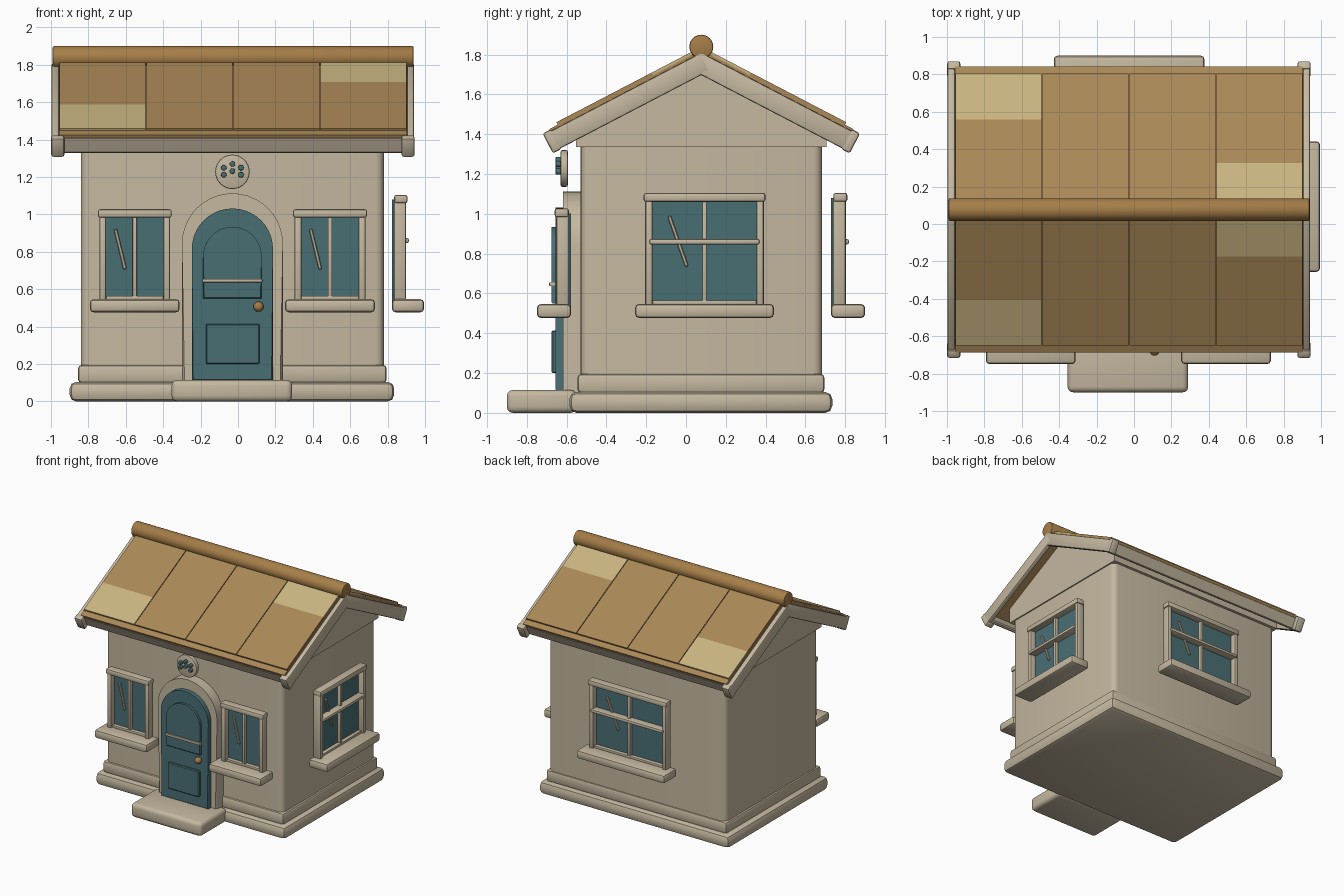
import bpy, bmesh, math
from mathutils import Matrix, Vector

if "Cube" in bpy.data.objects:
    bpy.data.objects.remove(bpy.data.objects["Cube"], do_unlink=True)


def material(name, *srgb):
    col = [(c / 255 / 12.92) if c < 11 else ((c / 255 + 0.055) / 1.055) ** 2.4 for c in srgb] + [1]
    m = bpy.data.materials.new(name)
    m.use_nodes = True
    m.diffuse_color = col
    bsdf = m.node_tree.nodes["Principled BSDF"]
    bsdf.inputs["Base Color"].default_value = col
    bsdf.inputs["Roughness"].default_value = 0.8
    return m


BEIGE = material("beige plaster", 197, 184, 160)
BROWN = material("roof brown", 170, 136, 87)
STRAW = material("pale roof patch", 201, 180, 128)
WOOD = material("ridge brown", 166, 126, 72)
TEAL = material("teal", 73, 111, 116)
parts = []
CX, CY = -0.03, 0.077      # house centre


def finish(name, bm, mat, matrix=None):
    if matrix is not None:
        bm.transform(matrix)
    bmesh.ops.recalc_face_normals(bm, faces=bm.faces)
    mesh = bpy.data.meshes.new(name)
    bm.to_mesh(mesh)
    bm.free()
    mesh.materials.append(mat)
    ob = bpy.data.objects.new(name, mesh)
    bpy.context.scene.collection.objects.link(ob)
    parts.append(ob)
    return ob


def bevel(bm, edges, width, segs):
    bmesh.ops.bevel(bm, geom=list(edges), offset=width, segments=segs,
                    profile=0.5, affect='EDGES', clamp_overlap=True)


def box(name, x, y, z, mat, width=0.0, segs=2, matrix=None, upright_only=False):
    """Box from three (min, max) ranges."""
    bm = bmesh.new()
    bmesh.ops.create_cube(bm, size=1)
    for v in bm.verts:
        v.co = [r[0] + (c + 0.5) * (r[1] - r[0]) for c, r in zip(v.co, (x, y, z))]
    if width:
        edges = [e for e in bm.edges if not upright_only
                 or abs(e.verts[0].co.z - e.verts[1].co.z) > 1e-4]
        bevel(bm, edges, width, segs)
    return finish(name, bm, mat, matrix)


def prism(name, outline, axis, lo, hi, mat, width=0.0):
    """Extrude a 2D outline along x or y, bevelling the rim at the low end."""
    def place(p, d):
        return (d, p[0], p[1]) if axis == 'x' else (p[0], d, p[1])
    bm = bmesh.new()
    near = [bm.verts.new(place(p, lo)) for p in outline]
    far = [bm.verts.new(place(p, hi)) for p in outline]
    bm.faces.new(near)
    bm.faces.new(far[::-1])
    n = len(outline)
    for i in range(n):
        j = (i + 1) % n
        bm.faces.new((near[i], far[i], far[j], near[j]))
    if width:
        rim = set(near)
        bevel(bm, [e for e in bm.edges if set(e.verts) <= rim], width, 1)
    return finish(name, bm, mat)


def cylinder(name, centre, axis, radius, length, mat, width=0.0, sides=32):
    bm = bmesh.new()
    bmesh.ops.create_cone(bm, cap_ends=True, segments=sides, radius1=radius,
                          radius2=radius, depth=length)
    if width:
        bevel(bm, [e for e in bm.edges if abs(e.verts[0].co.z - e.verts[1].co.z) < 1e-5], width, 2)
    turn = Vector((0, 0, 1)).rotation_difference(Vector(axis)).to_matrix().to_4x4()
    return finish(name, bm, mat, Matrix.Translation(centre) @ turn)


def arch(half, z0, spring, steps=20):
    pts = [(CX - half, z0), (CX + half, z0)]
    return pts + [(CX + half * math.cos(math.pi * i / steps),
                   spring + half * math.sin(math.pi * i / steps)) for i in range(steps + 1)]


# Base, skirting, walls and gable
box("base_slab", (-0.9, 0.835), (-0.585, 0.735), (0, 0.105), BEIGE, 0.035)
box("skirting", (-0.855, 0.795), (-0.545, 0.695), (0.1, 0.195), BEIGE, 0.018)
box("walls", (-0.84, 0.78), (-0.53, 0.684), (0.09, 1.42), BEIGE, 0.045, 4, upright_only=True)
box("doorstep", (-0.355, 0.29), (-0.9, -0.55), (0, 0.115), BEIGE, 0.03, 3)
gable = [(CY - 0.63, 1.337), (CY + 0.63, 1.337), (CY + 0.63, 1.46), (CY, 1.785), (CY - 0.63, 1.46)]
prism("gable", gable, 'x', -0.85, 0.79, BEIGE)

# Roof: each slope is laid out as (along ridge, down slope, out of slope)
PITCH = math.radians(27.5)
BARGES = ((-0.998, -0.957), (0.904, 0.942))
for label, side in (("front", -1), ("back", 1)):
    slope = Matrix(((1, 0, 0, 0),
                    (0, side * math.cos(PITCH), side * math.sin(PITCH), CY),
                    (0, -math.sin(PITCH), math.cos(PITCH), 1.81),
                    (0, 0, 0, 1)))
    box(label + "_roof_deck", (-0.957, 0.904), (0, 0.855), (-0.02, 0.012), BROWN, matrix=slope)
    box(label + "_fascia", (-0.957, 0.904), (0.825, 0.857), (-0.1, -0.002), BEIGE, 0.008, 1, slope)
    for i, x in enumerate(BARGES):
        box(f"{label}_bargeboard_{i}", x, (0, 0.885), (-0.1, 0), BEIGE, 0.01, 2, slope)
        mid = sum(x) / 2 + (0.014, -0.014)[i]
        box(f"{label}_eave_block_{i}", (mid - 0.035, mid + 0.035), (0.845, 0.895),
            (-0.105, 0.008), BEIGE, 0.012, 2, slope)
    # Panels, with pale patches on the outer two
    step = 1.861 / 4
    for i in range(4):
        x = (-0.957 + i * step + 0.003, -0.957 + (i + 1) * step - 0.003)
        bands = [(0, 0.807, BROWN)]
        if i == 0:
            bands = [(0, 0.53, BROWN), (0.53, 0.807, STRAW)]
        elif i == 3:
            bands = [(0, 0.268, STRAW), (0.268, 0.807, BROWN)]
        for j, (s0, s1, mat) in enumerate(bands):
            box(f"{label}_roof_panel_{i}_{j}", x, (s0, s1), (0, 0.026), mat, matrix=slope)
cylinder("ridge_pole", (-0.026, CY, 1.84), (1, 0, 0), 0.06, 1.93, WOOD, 0.008)

# Door
prism("door_surround", arch(0.27, 0.1, 0.843), 'y', -0.617, -0.5, BEIGE, 0.014)
prism("door", arch(0.217, 0.11, 0.815), 'y', -0.655, -0.6, TEAL, 0.008)
prism("door_upper_panel", arch(0.156, 0.55, 0.778), 'y', -0.675, -0.65, TEAL, 0.006)
box("door_lower_panel", (-0.172, 0.115), (-0.675, -0.65), (0.2, 0.415), TEAL, 0.006, 1)
box("door_bar", (-0.19, 0.13), (-0.688, -0.655), (0.637, 0.656), BEIGE, 0.005)
bm = bmesh.new()
bmesh.ops.create_uvsphere(bm, u_segments=20, v_segments=12, radius=0.027)
finish("door_knob", bm, WOOD, Matrix.Translation((0.11, -0.677, 0.507)))

# Round plaque with six studs
cylinder("plaque", (CX, -0.612, 1.228), (0, -1, 0), 0.092, 0.036, BEIGE, 0.008)
for i, dx in enumerate((-0.046, 0, 0.046)):
    for j, z in enumerate((1.212, 1.25)):
        lift = 0.02 if dx == 0 else 0
        cylinder(f"plaque_stud_{i}_{j}", (CX + dx, -0.64, z + lift), (0, -1, 0),
                 0.015, 0.03, TEAL, 0.004, 12)


def window(name, x, y, turn, width, top, cross):
    """Window whose back is at (x, y), facing -y before it is turned."""
    m = Matrix.Translation((x, y, 0)) @ Matrix.Rotation(math.radians(turn), 4, 'Z')
    half = width / 2
    inner = half - 0.045
    low, high = 0.545, top - 0.045

    def bar(part, xr, yr, zr, mat=BEIGE, w=0.01):
        box(f"{name}_{part}", xr, yr, zr, mat, w, 2, m)
    bar("glass", (-half + 0.02, half - 0.02), (-0.03, 0), (low - 0.02, high + 0.02), TEAL, 0)
    bar("sill", (-half - 0.043, half + 0.043), (-0.172, 0), (0.477, 0.547), BEIGE, 0.02)
    bar("top_rail", (-half, half), (-0.083, -0.012), (high, top), BEIGE, 0.012)
    for tag, s in (("left", -1), ("right", 1)):
        a, b = sorted((s * inner, s * (half - 0.008)))
        bar(tag + "_post", (a, b), (-0.075, -0.01), (low - 0.01, high + 0.01))
    bar("bottom_rail", (-inner, inner), (-0.06, -0.01), (low, low + 0.02), BEIGE, 0.004)
    bar("mullion", (-0.011, 0.011), (-0.058, -0.01), (low, high + 0.01), BEIGE, 0.005)
    if cross:
        bar("crossbar", (-inner - 0.015, inner + 0.015), (-0.09, -0.02), (0.847, 0.873), BEIGE, 0.008)
    # Slanted glint on the pane
    rise = high - low
    a = Vector((-0.68 * inner, 0, low + 0.86 * rise))
    b = Vector((-0.34 * inner, 0, low + 0.37 * rise))
    d = b - a
    tilt = Matrix.Translation((a + b) / 2) @ Matrix.Rotation(math.atan2(-d.x, -d.z), 4, 'Y')
    box(name + "_glint", (-0.009, 0.009), (-0.045, -0.028),
        (-d.length / 2, d.length / 2), BEIGE, 0.004, 1, m @ tilt)


for tag, s in (("front_right", -1), ("front_left", 1)):
    window(tag + "_window", CX + s * 0.522, -0.577, 0, 0.395, 1.028, False)
window("side_window", 0.823, 0.093, 90, 0.612, 1.105, True)
window("back_window", -0.026, 0.728, 180, 0.72, 1.105, True)

# Smooth rounded faces, keep crisp edges
bpy.ops.object.select_all(action='DESELECT')
for ob in parts:
    ob.select_set(True)
bpy.context.view_layer.objects.active = parts[0]
bpy.ops.object.shade_smooth_by_angle(angle=math.radians(35))
